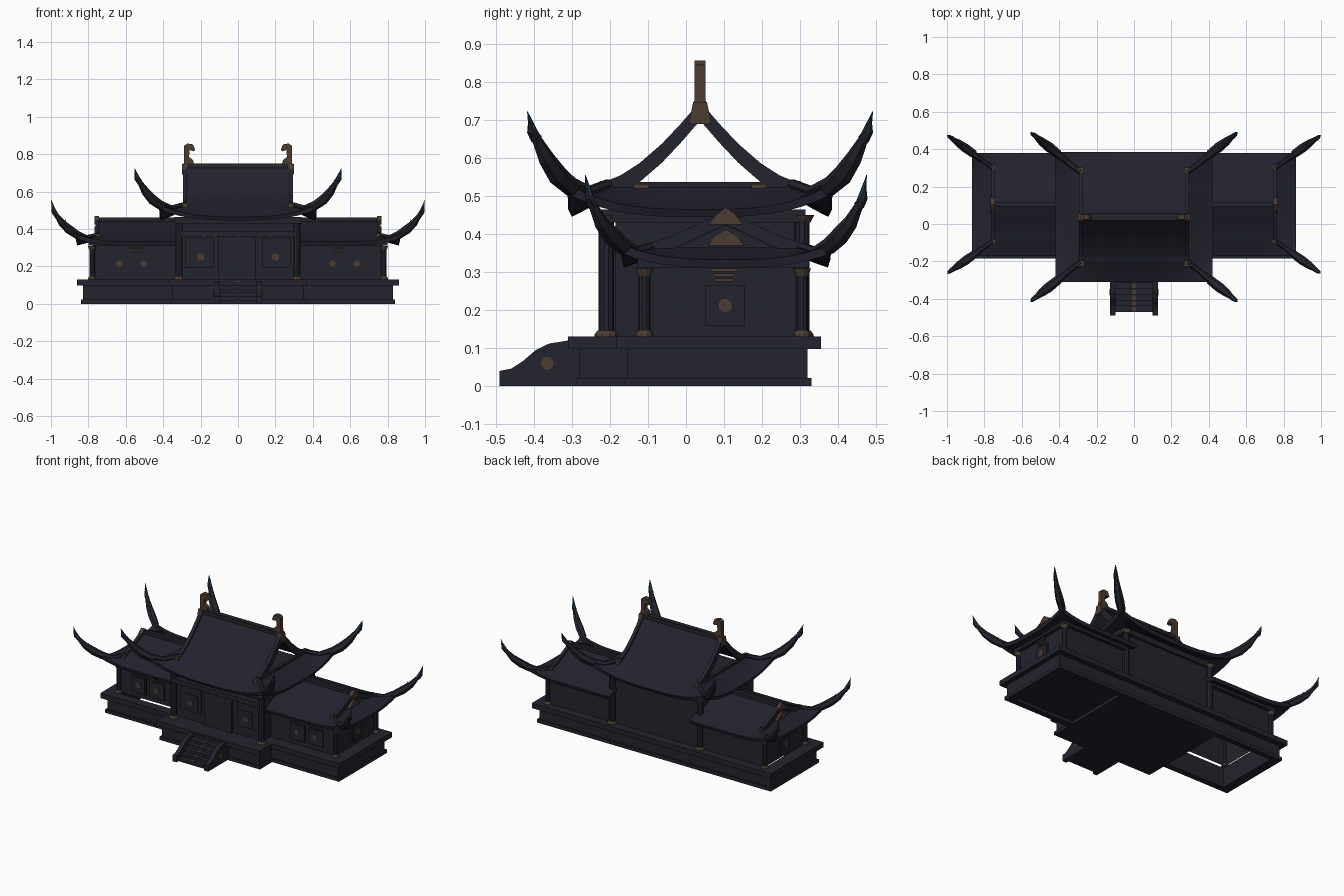
import bpy, bmesh, math
from mathutils import Vector

if "Cube" in bpy.data.objects:
    bpy.data.objects.remove(bpy.data.objects["Cube"])

def material(name, rgb):
    m = bpy.data.materials.new(name)
    m.diffuse_color = (*rgb, 1)
    m.use_nodes = True
    m.node_tree.nodes["Principled BSDF"].inputs["Base Color"].default_value = m.diffuse_color
    return m

NAVY = material("dark_navy", (0.017, 0.017, 0.027))
ROOF = material("roof_navy", (0.016, 0.0155, 0.027))
GOLD = material("dull_bronze", (0.07, 0.045, 0.031))
TEAL = material("deep_teal", (0.014, 0.05, 0.08))

def mesh_obj(name, verts, faces, mat, recalc=True):
    me = bpy.data.meshes.new(name)
    me.from_pydata([tuple(v) for v in verts], [], faces)
    me.materials.append(mat)
    if recalc:
        bm = bmesh.new()
        bm.from_mesh(me)
        bmesh.ops.recalc_face_normals(bm, faces=bm.faces)
        bm.to_mesh(me)
        bm.free()
    ob = bpy.data.objects.new(name, me)
    bpy.context.collection.objects.link(ob)
    return ob

def prism(name, pts, a, b, mat, axis='x'):
    """Extrude a 2D outline along x (outline y,z) or along y (outline x,z)."""
    n = len(pts)
    put = (lambda p, d: (d, p[0], p[1])) if axis == 'x' else (lambda p, d: (p[0], d, p[1]))
    v = [put(p, a) for p in pts] + [put(p, b) for p in pts]
    f = [list(range(n)), list(range(n, 2 * n))]
    f += [[i, (i + 1) % n, n + (i + 1) % n, n + i] for i in range(n)]
    return mesh_obj(name, v, f, mat)

def box(name, x0, x1, y0, y1, z0, z1, mat=NAVY):
    return prism(name, [(y0, z0), (y1, z0), (y1, z1), (y0, z1)], x0, x1, mat)

def sbox(name, s, x0, x1, *r):
    return box(name, s * x0, s * x1, *r)

def tube(name, pts, radii, mat, sides=6):
    pts = [Vector(p) for p in pts]
    v, f = [], []
    for i, p in enumerate(pts):
        d = (pts[min(i + 1, len(pts) - 1)] - pts[max(i - 1, 0)]).normalized()
        u = d.cross(Vector((0, 0, 1)) if abs(d.z) < 0.95 else Vector((1, 0, 0))).normalized()
        w = d.cross(u)
        for k in range(sides):
            a = 2 * math.pi * k / sides
            v.append(p + radii[i] * (math.cos(a) * u + math.sin(a) * w))
    for i in range(len(pts) - 1):
        for k in range(sides):
            j = (k + 1) % sides
            f.append([i * sides + k, i * sides + j, (i + 1) * sides + j, (i + 1) * sides + k])
    f += [list(range(sides)), list(range((len(pts) - 1) * sides, len(pts) * sides))]
    return mesh_obj(name, v, f, mat)

def roof_sheet(name, grids):
    """Join curved patches into one roof skin with thickness below."""
    bm = bmesh.new()
    for g in grids:
        rows = [[bm.verts.new(p) for p in row] for row in g]
        for r0, r1 in zip(rows, rows[1:]):
            for k in range(len(r0) - 1):
                bm.faces.new((r0[k], r0[k + 1], r1[k + 1], r1[k]))
    bmesh.ops.remove_doubles(bm, verts=bm.verts, dist=0.0005)
    for f in bm.faces:
        f.normal_update()
        if f.normal.z < 0:
            f.normal_flip()
    me = bpy.data.meshes.new(name)
    bm.to_mesh(me)
    bm.free()
    me.materials.append(ROOF)
    ob = bpy.data.objects.new(name, me)
    bpy.context.collection.objects.link(ob)
    m = ob.modifiers.new("thickness", 'SOLIDIFY')
    m.thickness, m.offset = 0.022, -1

def skirt(a_in, b_in, a_out, b_out, lift, fa, fb):
    """Sloping eave patch whose flagged ends curl up and out."""
    a_in, b_in, a_out, b_out = map(Vector, (a_in, b_in, a_out, b_out))
    rows = []
    for i in range(6):
        s, row = i / 5, []
        for k in range(17):
            t = k / 16
            p = a_in.lerp(b_in, t).lerp(a_out.lerp(b_out, t), s)
            p.z -= 0.04 * lift * 4 * s * (1 - s)
            c = fa * max(0, 1 - 2 * t) ** 3 + fb * max(0, 2 * t - 1) ** 3
            row.append(p + Vector((0, 0, lift * c * s * s)))
        rows.append(row)
    return rows

def barge(name, prof, cy, xa, xb, drop):
    """Arched gable board following the roof profile."""
    up = [(cy - y, z + 0.014) for y, z in prof[::-1]] + [(cy + y, z + 0.014) for y, z in prof[1:]]
    prism(name, up + [(y, z - drop) for y, z in up[::-1]], xa, xb, NAVY)

def horn(name, s, q, cy, path, k):
    """Upswept corner finial with feather barbs and a teal tip."""
    P = [Vector((s * x, cy + q * y, z)) for x, y, z in path]
    tube(name, P[:4], [0.024 * k, 0.027 * k, 0.022 * k, 0.013 * k], NAVY)
    tube(name + "_tip", P[3:], [0.013 * k, 0.008 * k, 0.001], TEAL)
    out = Vector((s * 0.8, q * 0.6, 0))
    for i in (1, 2, 3):
        tube(name + "_barb", [P[i], P[i] + out * 0.024 * k + Vector((0, 0, 0.02)),
             P[i] + out * 0.034 * k + Vector((0, 0, 0.06 * k))], [0.016 * k, 0.011 * k, 0.001], NAVY, 5)

def disc(name, c, r, axis, mat=GOLD):
    pts = [(r * math.cos(i * math.pi / 6), r * math.sin(i * math.pi / 6)) for i in range(12)]
    x, y, z = c
    if axis == 'y':
        prism(name, [(x + a, z + b) for a, b in pts], y - 0.003, y + 0.003, mat, 'y')
    else:
        prism(name, [(y + a, z + b) for a, b in pts], x - 0.003, x + 0.003, mat)

def column(name, x, y, z1, r=0.017):
    tube(name, [(x, y, 0.13), (x, y, z1)], [r, r], NAVY, 10)
    tube(name + "_foot", [(x, y, 0.128), (x, y, 0.137), (x, y, 0.146)], [r * 1.6, r * 1.5, r * 1.15], GOLD, 10)
    tube(name + "_cap", [(x, y, z1 - 0.02), (x, y, z1)], [r * 1.1, r * 1.6], GOLD, 10)

# Central platform
box("centre_plinth", -0.36, 0.36, -0.29, 0.33, 0, 0.022)
box("centre_base", -0.35, 0.35, -0.28, 0.32, 0.02, 0.1)
box("centre_slab", -0.37, 0.37, -0.31, 0.355, 0.098, 0.13)

# Wing platforms: walls around, with a floor on the right wing only
for s in (1, -1):
    for n, e, z0, z1 in (("plinth", 0.01, 0, 0.022), ("base", 0, 0.02, 0.1), ("slab", 0.035, 0.098, 0.13)):
        xo, yf, yb = 0.83 + min(e, 0.03), -0.155 - e * 0.85, 0.32 + e
        sbox("wing_%s_front" % n, s, 0.34, xo, yf, -0.125, z0, z1)
        sbox("wing_%s_back" % n, s, 0.34, xo, 0.295, yb, z0, z1)
        sbox("wing_%s_end" % n, s, 0.78, xo, -0.125, 0.295, z0, z1)
box("right_wing_floor", 0.35, 0.78, -0.125, 0.295, 0.02, 0.129)

# Staircase with curved cheeks
for i in range(6):
    box("step", -0.105, 0.105, -0.47 + i * 0.031, -0.28, 0, 0.02 + i * 0.0195)
    box("step_inlay", -0.012, 0.012, -0.468 + i * 0.031, -0.445 + i * 0.031, 0.02 + i * 0.0195, 0.023 + i * 0.0195, GOLD)
cheek = [(-0.28, 0), (-0.49, 0), (-0.49, 0.04), (-0.46, 0.046), (-0.43, 0.065), (-0.395, 0.095), (-0.36, 0.112), (-0.31, 0.12), (-0.28, 0.12)]
for s in (1, -1):
    prism("stair_cheek", cheek, s * 0.1, s * 0.128, NAVY)
    disc("cheek_medallion", (s * 0.128, -0.365, 0.06), 0.017, 'x')

# Central hall
box("hall_wall_front", -0.31, 0.31, -0.185, -0.165, 0.13, 0.46)
box("hall_wall_back", -0.31, 0.31, 0.285, 0.3, 0.13, 0.46)
box("door", -0.105, 0.095, -0.2, -0.18, 0.13, 0.36)
box("front_beam", -0.31, 0.31, -0.225, -0.185, 0.36, 0.39)
box("eave_frame", -0.34, 0.34, -0.24, 0.315, 0.43, 0.465)
for i in range(7):
    box("beam_stud", -0.185 + i * 0.06, -0.175 + i * 0.06, -0.229, -0.222, 0.358, 0.366, GOLD)
for s in (1, -1):
    sbox("hall_wall_side", s, 0.295, 0.31, -0.185, 0.3, 0.13, 0.46)
    sbox("hall_panel", s, 0.13, 0.28, -0.195, -0.18, 0.19, 0.35)
    sbox("hall_window", s, 0.15, 0.24, -0.201, -0.19, 0.2, 0.3)
    disc("hall_lattice", (s * 0.2, -0.203, 0.25), 0.02, 'y')
    for y in (-0.21, 0.305):
        column("hall_column", s * 0.315, y, 0.45, 0.02)

# Wing walls (single skins), windows, columns and beams
for s in (1, -1):
    X, F, B = s * 0.775, -0.105, 0.3
    for n, a, b in (("front", (s * 0.31, F), (X, F)), ("end", (X, F), (X, B)), ("back", (X, B), (s * 0.31, B))):
        mesh_obj("wing_wall_" + n, [(*a, 0.13), (*b, 0.13), (*b, 0.34), (*a, 0.34)], [[0, 1, 2, 3]], NAVY, False)
    for x in (0.505, 0.635):
        sbox("wing_window_frame", s, x - 0.053, x + 0.053, -0.112, -0.104, 0.16, 0.27)
        sbox("wing_window_pane", s, x - 0.045, x + 0.045, -0.115, -0.105, 0.168, 0.262)
        disc("wing_lattice", (s * x, -0.116, 0.215), 0.018, 'y')
    sbox("end_window_frame", s, 0.774, 0.783, 0.05, 0.155, 0.16, 0.265)
    sbox("end_window_pane", s, 0.774, 0.786, 0.057, 0.148, 0.167, 0.258)
    disc("end_lattice", (s * 0.787, 0.103, 0.212), 0.02, 'x')
    for i in range(3):
        w, z = 0.024 + i * 0.005, 0.275 + i * 0.013
        sbox("front_bracket", s, 0.54 - w, 0.54 + w, -0.118, -0.104, z, z + 0.008, GOLD)
        sbox("end_bracket", s, 0.774, 0.79, 0.1 - w, 0.1 + w, z, z + 0.008, GOLD)
    for y in (-0.11, 0.305):
        column("wing_column", s * 0.78, y, 0.31, 0.015)
        sbox("wing_beam", s, 0.31, 0.8, y - 0.018, y + 0.018, 0.312, 0.345)
    sbox("wing_end_beam", s, 0.765, 0.8, -0.11, 0.305, 0.312, 0.345)

# Central hip-and-gable roof
CY, LIFT = 0.037, 0.065
prof = [(0, 0.735), (0.05, 0.677), (0.1, 0.624), (0.16, 0.572), (0.21, 0.54), (0.235, 0.53)]
gx, gy, hx, hy, zi, zo = 0.28, 0.235, 0.42, 0.347, 0.53, 0.465
I = lambda a, b: (a * gx, CY + b * gy, zi)
O = lambda a, b: (a * hx, CY + b * hy, zo)
grids = []
for q in (1, -1):
    grids.append([[(x * gx, CY + q * y, z) for x in (-1, 1)] for y, z in prof])
    grids.append(skirt(I(-1, q), I(1, q), O(-1, q), O(1, q), LIFT, 1, 1))
    grids.append(skirt(I(q, -1), I(q, 1), O(q, -1), O(q, 1), LIFT, 1, 1))
roof_sheet("hall_roof", grids)
box("hall_ridge", -0.28, 0.28, CY - 0.016, CY + 0.016, 0.725, 0.75)
box("ridge_trim", -0.24, 0.24, CY - 0.018, CY + 0.018, 0.739, 0.743, GOLD)
beast = [(0.235, 0.745), (0.29, 0.745), (0.288, 0.845), (0.27, 0.857), (0.24, 0.852), (0.228, 0.822), (0.24, 0.815),
         (0.258, 0.822), (0.262, 0.785), (0.24, 0.768)]
for s in (1, -1):
    barge("hall_gable_board", prof, CY, s * 0.272, s * 0.295, 0.05)
    prism("ridge_end", [(CY - 0.03, 0.69), (CY + 0.03, 0.69), (CY + 0.018, 0.748), (CY - 0.018, 0.748)], s * 0.27, s * 0.3, GOLD)
    prism("ridge_ornament", [(s * x, z) for x, z in beast], CY - 0.014, CY + 0.014, GOLD, 'y')
    sbox("gable_sill", s, 0.275, 0.295, CY - 0.21, CY + 0.21, 0.515, 0.537)
    for q in (1, -1):
        y = CY + q * 0.155
        sbox("gable_foot", s, 0.28, 0.299, y - 0.02, y + 0.02, 0.518, 0.532, GOLD)
        y = CY + q * 0.25
        sbox("board_end", s, 0.268, 0.299, y - 0.014, y + 0.014, 0.51, 0.54, GOLD)
        tube("hall_hip", [(s * 0.285, CY + q * 0.24, 0.532), (s * 0.355, CY + q * 0.293, 0.512),
             (s * 0.42, CY + q * 0.347, 0.535)], [0.014, 0.015, 0.02], NAVY)
        horn("hall_horn", s, q, CY, [(0.405, 0.335, 0.52), (0.455, 0.375, 0.555), (0.495, 0.405, 0.6),
             (0.525, 0.43, 0.65), (0.542, 0.445, 0.69), (0.552, 0.454, 0.722)], 1)

# Wing roofs, open toward the hall
WY = 0.105
wprof = [(0, 0.445), (0.05, 0.424), (0.1, 0.4), (0.15, 0.378), (0.19, 0.366)]
for s in (1, -1):
    P = lambda x, y, z: (s * x, WY + y, z)
    grids = [skirt(P(0.75, -0.19, 0.366), P(0.75, 0.19, 0.366), P(0.865, -0.275, 0.333), P(0.865, 0.275, 0.333), 0.04, 1, 1)]
    for q in (1, -1):
        grids.append([[P(x, q * y, z) for x in (0.29, 0.75)] for y, z in wprof])
        grids.append(skirt(P(0.29, q * 0.19, 0.366), P(0.75, q * 0.19, 0.366), P(0.29, q * 0.275, 0.333),
                           P(0.865, q * 0.275, 0.333), 0.04, 0, 1))
        tube("wing_hip", [P(0.755, q * 0.195, 0.368), P(0.81, q * 0.235, 0.355), P(0.865, q * 0.275, 0.376)],
             [0.012, 0.013, 0.018], NAVY)
        horn("wing_horn", s, q, WY, [(0.855, 0.268, 0.365), (0.9, 0.3, 0.395), (0.94, 0.328, 0.43),
             (0.972, 0.35, 0.475), (0.99, 0.363, 0.52), (0.999, 0.37, 0.555)], 0.9)
        y = WY + q * 0.2
        sbox("wing_board_end", s, 0.738, 0.765, y - 0.012, y + 0.012, 0.35, 0.375, GOLD)
    roof_sheet("wing_roof", grids)
    sbox("wing_ridge", s, 0.29, 0.76, WY - 0.012, WY + 0.012, 0.436, 0.46)
    barge("wing_gable_board", wprof, WY, s * 0.742, s * 0.763, 0.035)
    prism("wing_ridge_end", [(WY - 0.045, 0.425), (WY + 0.045, 0.425), (WY + 0.025, 0.452), (WY, 0.47), (WY - 0.025, 0.452)],
          s * 0.743, s * 0.768, GOLD)
    prism("wing_gable_plaque", [(WY - 0.048, 0.37), (WY + 0.048, 0.37), (WY + 0.03, 0.395), (WY, 0.412), (WY - 0.03, 0.395)],
          s * 0.748, s * 0.767, GOLD)
